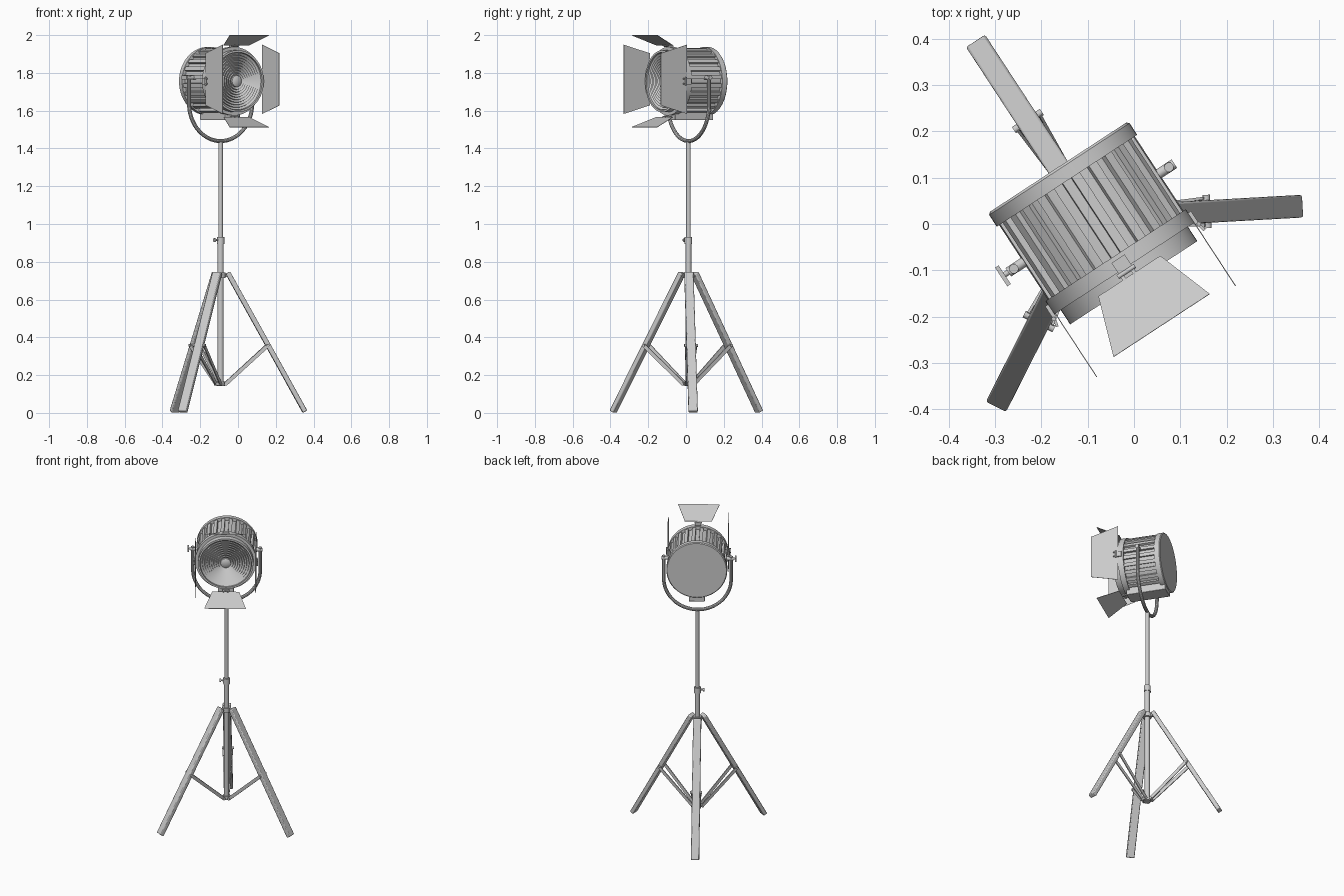
import bpy, bmesh
from math import sin, cos, pi, radians
from mathutils import Matrix, Vector

if "Cube" in bpy.data.objects:
    bpy.data.objects.remove(bpy.data.objects["Cube"])

# Local frame: stand axis at the origin, lamp facing -y; then turned and placed
PLACE = Matrix.Translation((-0.092, 0.013, 0)) @ Matrix.Rotation(radians(33.2), 4, 'Z')
LAMP_Z = 1.756


def finish(name, bm, bevel=0, smooth=True):
    me = bpy.data.meshes.new(name)
    bmesh.ops.recalc_face_normals(bm, faces=bm.faces)
    bm.to_mesh(me)
    bm.free()
    ob = bpy.data.objects.new(name, me)
    bpy.context.collection.objects.link(ob)
    ob.matrix_world = PLACE
    if smooth:
        bpy.ops.object.select_all(action='DESELECT')
        ob.select_set(True)
        bpy.context.view_layer.objects.active = ob
        bpy.ops.object.shade_smooth_by_angle(angle=radians(35))
    if bevel:
        m = ob.modifiers.new("bevel", 'BEVEL')
        m.width, m.segments = bevel, 2
    return ob


def frame(p0, p1, side):
    z = (p1 - p0).normalized()
    x = (side - z * side.dot(z)).normalized()
    m = Matrix((x, z.cross(x), z)).transposed().to_4x4()
    m.translation = (p0 + p1) / 2
    return m


def beam(bm, p0, p1, side, width, thick):
    p0, p1 = Vector(p0), Vector(p1)
    m = frame(p0, p1, Vector(side)) @ Matrix.Diagonal((width, thick, (p1 - p0).length, 1))
    bmesh.ops.create_cube(bm, size=1, matrix=m)


def rod(bm, p0, p1, r, segs=24):
    p0, p1 = Vector(p0), Vector(p1)
    d = p1 - p0
    side = Vector((1, 0, 0)) if abs(d.x) < 0.9 * d.length else Vector((0, 0, 1))
    bmesh.ops.create_cone(bm, cap_ends=True, segments=segs, radius1=r, radius2=r,
                          depth=d.length, matrix=frame(p0, p1, side))


def lathe(name, profile, segs=64):
    """Revolve (radius, forward) points about the lamp axis."""
    bm = bmesh.new()
    vs = [bm.verts.new((r, -f, LAMP_Z)) for r, f in profile]
    es = [bm.edges.new(e) for e in zip(vs, vs[1:])]
    bmesh.ops.spin(bm, geom=vs + es, cent=(0, 0, LAMP_Z), axis=(0, 1, 0),
                   angle=2 * pi, steps=segs, use_duplicate=False)
    bmesh.ops.remove_doubles(bm, verts=bm.verts, dist=1e-5)
    return finish(name, bm)


# Lamp housing with end flanges and front barrel
lathe("lamp_housing", [(0, -0.131), (0.176, -0.131), (0.181, -0.126), (0.181, -0.096),
                       (0.162, -0.096), (0.162, 0.096), (0.181, 0.096), (0.181, 0.13),
                       (0.164, 0.13), (0.164, 0.167), (0.153, 0.167), (0.153, 0.15)])

# Stepped lens with a small central dome
steps = [(0.153, 0.15)]
for i in range(9):
    r = 0.151 - i * 0.0135
    steps += [(r, 0.158), (r - 0.011, 0.150)]
steps += [(0.03, 0.158), (0.02, 0.163), (0.01, 0.165), (0, 0.166)]
lathe("stepped_lens", steps)

# Cooling ribs around the housing
bm = bmesh.new()
for i in range(24):
    a = 2 * pi * (i + 0.5) / 24
    c = Vector((0.167 * cos(a), 0, LAMP_Z + 0.167 * sin(a)))
    beam(bm, c + Vector((0, -0.1, 0)), c + Vector((0, 0.1, 0)), (-sin(a), 0, cos(a)), 0.021, 0.016)
finish("cooling_ribs", bm, smooth=False)

# Box under the housing
bm = bmesh.new()
beam(bm, (0, 0.127, 1.58), (0, -0.115, 1.58), (1, 0, 0), 0.095, 0.06)
finish("base_box", bm, 0.003)


# Barn doors
def door(name, pts):
    bm = bmesh.new()
    bm.faces.new([bm.verts.new((x, -f, z)) for x, f, z in pts])
    ob = finish(name, bm, smooth=False)
    m = ob.modifiers.new("thickness", 'SOLIDIFY')
    m.thickness, m.offset = 0.002, 0


for name, s in (("top_door", 1), ("bottom_door", -1)):
    zi, zo = LAMP_Z + s * 0.19, LAMP_Z + s * 0.243
    door(name, [(-0.08, 0.15, zi), (0.08, 0.15, zi), (0.124, 0.277, zo), (-0.124, 0.277, zo)])
for name, x, hi, ho in (("left_door", -0.178, 0.138, 0.183), ("right_door", 0.18, 0.183, 0.138)):
    z = LAMP_Z + 0.01
    door(name, [(x, 0.128, z - hi), (x, 0.293, z - ho), (x, 0.293, z + ho), (x, 0.128, z + hi)])

# Door hinges: small bracket and pin on each side of the front flange
bm = bmesh.new()
for i in range(4):
    a = i * pi / 2
    out, tan = Vector((cos(a), 0, sin(a))), Vector((-sin(a), 0, cos(a)))
    c = Vector((0, 0, LAMP_Z)) + out * 0.184
    beam(bm, c + Vector((0, -0.105, 0)), c + Vector((0, -0.135, 0)), tan, 0.034, 0.008)
    for s in (-0.013, 0.013):
        beam(bm, c + tan * s + Vector((0, -0.13, 0)), c + tan * s + out * 0.006 + Vector((0, -0.156, 0)),
             tan, 0.008, 0.006)
    p = c + out * 0.003 + Vector((0, -0.138, 0))
    rod(bm, p - tan * 0.022, p + tan * 0.022, 0.005, 12)
finish("door_hinges", bm)

# U-shaped yoke swept along a curve
cu = bpy.data.curves.new("yoke_path", 'CURVE')
cu.dimensions, cu.bevel_depth, cu.bevel_resolution, cu.use_fill_caps = '3D', 0.0105, 3, True
R, zc = 0.2, 1.639
path = [(-R, 0, 1.79)] + [(-R * cos(pi * i / 32), 0, zc - R * sin(pi * i / 32)) for i in range(33)] + [(R, 0, 1.79)]
sp = cu.splines.new('POLY')
sp.points.add(len(path) - 1)
for pt, co in zip(sp.points, path):
    pt.co = (*co, 1)
tmp = bpy.data.objects.new("yoke_path", cu)
bm = bmesh.new()
bm.from_mesh(bpy.data.meshes.new_from_object(tmp))
bpy.data.objects.remove(tmp)
finish("yoke", bm)

# Pivot bolts and the tilt knob
bm = bmesh.new()
for s in (-1, 1):
    rod(bm, (s * 0.155, 0, 1.775), (s * 0.214, 0, 1.775), 0.011)
rod(bm, (-0.21, 0, 1.775), (-0.226, 0, 1.775), 0.006, 12)
beam(bm, (-0.228, -0.024, 1.775), (-0.228, 0.024, 1.775), (0, 0, 1), 0.022, 0.009)
finish("tilt_pivots", bm)

# Centre column
bm = bmesh.new()
rod(bm, (0, 0, 0.88), (0, 0, 1.435), 0.012)
finish("upper_pole", bm)
bm = bmesh.new()
rod(bm, (0, 0, 0.142), (0, 0, 0.9), 0.0155)
finish("lower_pole", bm)
bm = bmesh.new()
rod(bm, (0, 0, 0.895), (0, 0, 0.932), 0.02)
rod(bm, (-0.015, 0, 0.915), (-0.034, 0, 0.915), 0.005, 12)
rod(bm, (-0.034, 0, 0.915), (-0.042, 0, 0.915), 0.01, 16)
finish("locking_collar", bm)
bm = bmesh.new()
rod(bm, (0, 0, 0.715), (0, 0, 0.742), 0.026)
rod(bm, (0, 0, 0.142), (0, 0, 0.165), 0.022)
finish("leg_hubs", bm)

# Three legs, each with a pair of braces and a cross bolt
for i in range(3):
    a = radians(90 + 120 * i)
    out, side = Vector((cos(a), sin(a), 0)), Vector((-sin(a), cos(a), 0))
    up = Vector((0, 0, 1))
    bm = bmesh.new()
    beam(bm, out * 0.447 + up * 0.0065, out * 0.038 + up * 0.742, side, 0.049, 0.026)
    finish(f"leg_{i + 1}", bm, 0.005)

    bm = bmesh.new()
    joint = out * 0.25 + up * 0.358
    for s in (-1, 1):
        beam(bm, out * 0.025 + up * 0.152 + side * s * 0.013, joint + side * s * 0.029,
             side, 0.006, 0.02)
    rod(bm, joint - side * 0.036, joint + side * 0.036, 0.008, 12)
    rod(bm, out * 0.026 + up * 0.152 - side * 0.02, out * 0.026 + up * 0.152 + side * 0.02, 0.008, 12)
    beam(bm, out * 0.012 + up * 0.728, out * 0.045 + up * 0.728, side, 0.018, 0.018)
    finish(f"leg_braces_{i + 1}", bm)
